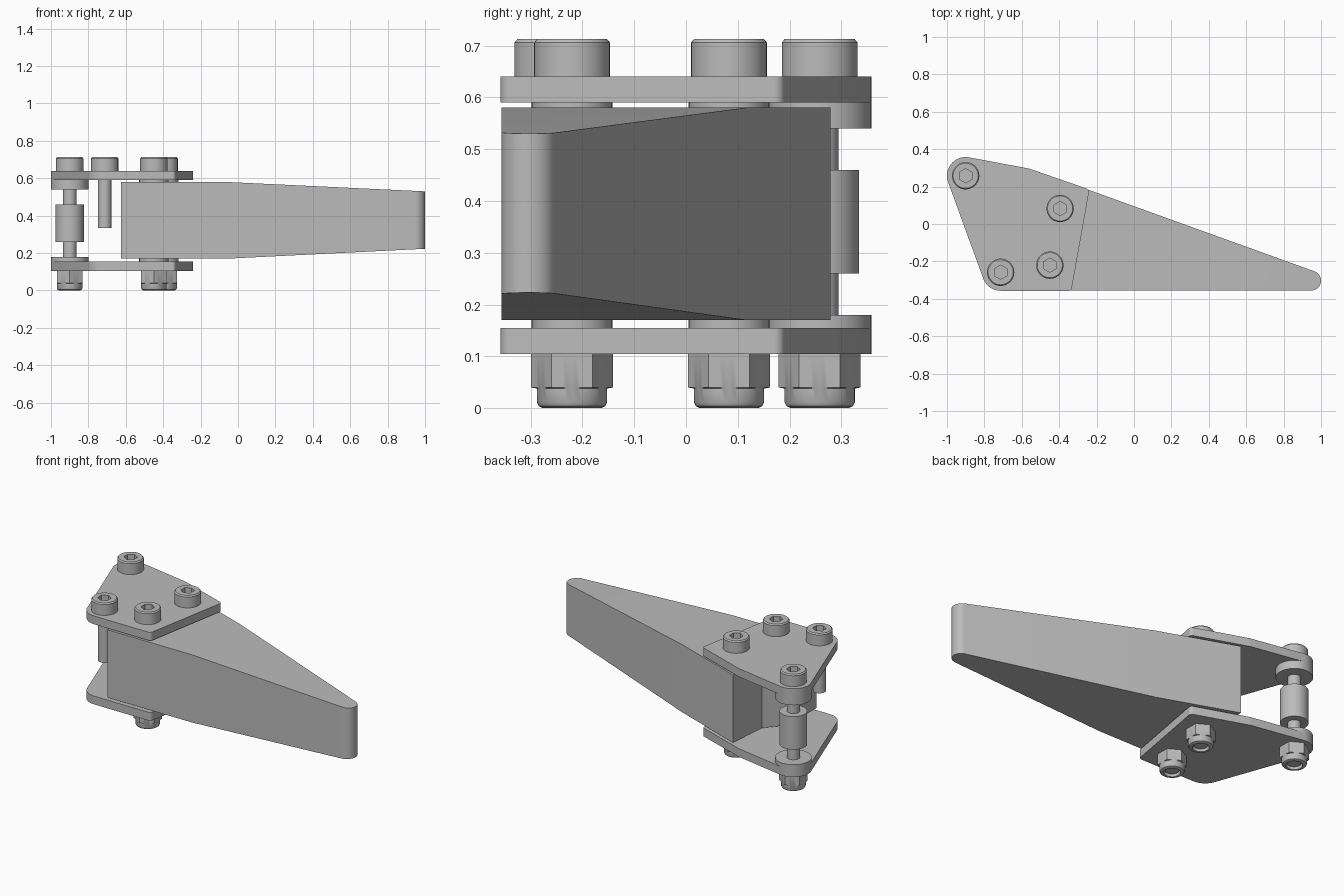
import bpy, bmesh, math
from mathutils import Vector
from mathutils.geometry import convex_hull_2d

cube = bpy.data.objects.get("Cube")
if cube:
    bpy.data.objects.remove(cube, do_unlink=True)

# One plain grey for the whole assembly
GREY = (0.5, 0.5, 0.5, 1)
grey = bpy.data.materials.new("machined grey")
grey.use_nodes = True
grey.diffuse_color = GREY
grey.node_tree.nodes["Principled BSDF"].inputs["Base Color"].default_value = GREY

SEGMENTS = 48


def finish(name, bm):
    bmesh.ops.recalc_face_normals(bm, faces=bm.faces)
    mesh = bpy.data.meshes.new(name)
    bm.to_mesh(mesh)
    bm.free()
    mesh.materials.append(grey)
    for poly in mesh.polygons:
        poly.use_smooth = True
    mesh.set_sharp_from_angle(angle=math.radians(30))
    obj = bpy.data.objects.new(name, mesh)
    bpy.context.collection.objects.link(obj)
    return obj


def turned(name, centre, rings):
    """Stack of rings (radius, z, is_hex) joined into a capped solid."""
    bm = bmesh.new()
    loops = []
    for radius, z, is_hex in rings:
        loop = []
        for i in range(SEGMENTS):
            turn = math.tau * i / SEGMENTS
            r = radius
            if is_hex:
                side = turn % (math.pi / 3) - math.pi / 6
                r *= math.cos(math.pi / 6) / math.cos(side)
            loop.append(bm.verts.new((centre[0] - r * math.sin(turn),
                                      centre[1] + r * math.cos(turn), z)))
        loops.append(loop)
    for low, high in zip(loops, loops[1:]):
        for i in range(SEGMENTS):
            j = (i + 1) % SEGMENTS
            bm.faces.new((low[i], low[j], high[j], high[i]))
    bm.faces.new(loops[0])
    bm.faces.new(loops[-1])
    return finish(name, bm)


def cylinder(name, centre, radius, z0, z1):
    return turned(name, centre, [(radius, z0, False), (radius, z1, False)])


def prism(outline, z0, z1):
    bm = bmesh.new()
    base = bm.faces.new([bm.verts.new((x, y, z0)) for x, y in outline])
    grown = bmesh.ops.extrude_face_region(bm, geom=[base], use_keep_orig=True)
    top = [g for g in grown["geom"] if isinstance(g, bmesh.types.BMVert)]
    bmesh.ops.translate(bm, verts=top, vec=(0, 0, z1 - z0))
    return bm


def arc(x, y, r, start, end, steps):
    angles = [math.radians(start + (end - start) * i / steps) for i in range(steps + 1)]
    return [Vector((x + r * math.cos(a), y + r * math.sin(a))) for a in angles]


# Bolt positions
pivot, rear, front, stop = (-0.9, 0.258), (-0.395, 0.083), (-0.45, -0.22), (-0.713, -0.258)

# Clamp plates: rounded outline wrapped around corner circles
corners = [(*pivot, 0.1), (-0.575, 0.238, 0.06), (-0.261, 0.171, 0.02),
           (-0.352, -0.338, 0.02), (*stop, 0.099)]
points = [p for c in corners for p in arc(*c, 0, 360, SEGMENTS)[:-1]]
plate_outline = [points[i] for i in convex_hull_2d(points)]
finish("top_plate", prism(plate_outline, 0.59, 0.64))
finish("bottom_plate", prism(plate_outline, 0.105, 0.155))

# Tapered arm with a rounded tip and a relieved inner end
TAPER_X = -0.06
arm_outline = [(-0.625, -0.356)] + arc(0.947, -0.303, 0.053, -90, 70, 20)
arm_outline += [(-0.51, 0.279), (-0.53, 0.03), (-0.625, -0.08)]
bm = prism(arm_outline, 0.17, 0.58)
bmesh.ops.bisect_plane(bm, geom=bm.verts[:] + bm.edges[:] + bm.faces[:],
                       plane_co=(TAPER_X, 0, 0), plane_no=(1, 0, 0))
for v in bm.verts:
    t = max(0, v.co.x - TAPER_X) / (1 - TAPER_X)
    v.co.z += -0.05 * t if v.co.z > 0.4 else 0.053 * t
finish("tapered_arm", bm)

# Socket head bolts, with lock nuts on the three long ones
for label, spot, shank_end in (("pivot", pivot, 0.012), ("rear", rear, 0.012),
                               ("front", front, 0.012), ("stop", stop, 0.335)):
    turned(label + "_bolt_head", spot, [
        (0.073, 0.64, False), (0.073, 0.706, False), (0.067, 0.713, False),
        (0.038, 0.713, True), (0.038, 0.675, True)])
    cylinder(label + "_bolt_shank", spot, 0.036, shank_end, 0.65)
    if label != "stop":
        turned(label + "_lock_nut", spot, [
            (0.079, 0.105, True), (0.079, 0.04, True), (0.068, 0.038, False),
            (0.068, 0.012, False), (0.064, 0.004, False), (0.056, 0, False),
            (0.045, 0, False), (0.043, 0.02, False)])

# Thin washers between arm and plates
for label, spot in (("rear", rear), ("front", front)):
    cylinder(label + "_upper_washer", spot, 0.078, 0.58, 0.59)
    cylinder(label + "_lower_washer", spot, 0.078, 0.155, 0.17)

# Pivot flanges and central roller
cylinder("upper_flange", pivot, 0.1, 0.54, 0.59)
cylinder("lower_flange", pivot, 0.1, 0.155, 0.18)
cylinder("pivot_roller", pivot, 0.076, 0.26, 0.46)
